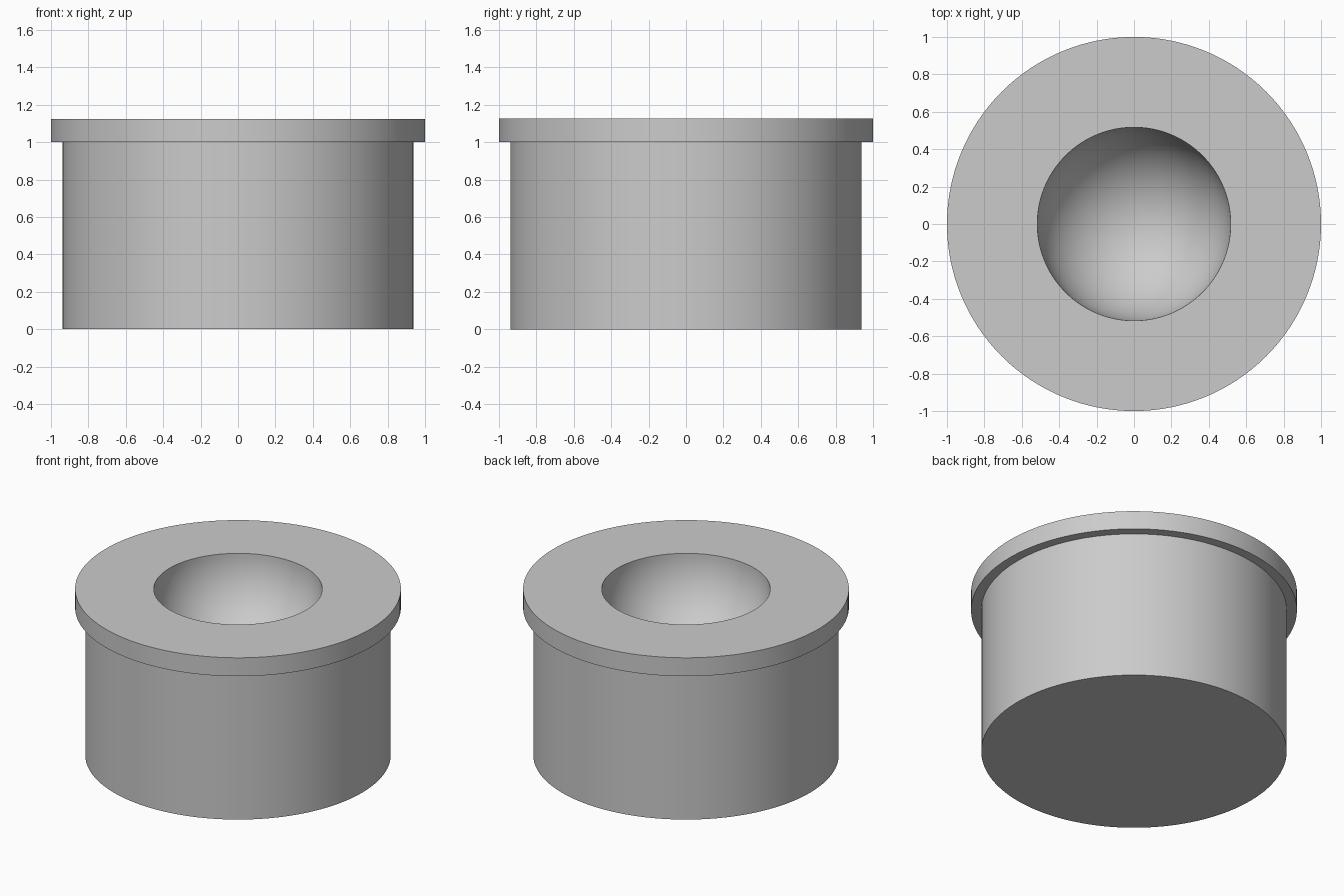
import bpy
import bmesh
from math import pi, sin, cos, radians

SEGMENTS = 128
HEIGHT = 1.125
FLANGE_Z = 1.0
BODY_R = 0.9375
BOWL_R = 0.517

cube = bpy.data.objects.get("Cube")
if cube:
    bpy.data.objects.remove(cube, do_unlink=True)

grey = bpy.data.materials.new("plain grey")
grey.use_nodes = True
colour = (0.6, 0.6, 0.6, 1)
grey.diffuse_color = colour
grey.node_tree.nodes["Principled BSDF"].inputs["Base Color"].default_value = colour


def lathe(name, profile):
    """Spin a closed (radius, height) profile around the z axis."""
    bm = bmesh.new()
    verts = [bm.verts.new((r, 0, z)) for r, z in profile]
    edges = [bm.edges.new(pair) for pair in zip(verts, verts[1:])]
    bmesh.ops.spin(bm, geom=verts + edges, cent=(0, 0, 0), axis=(0, 0, 1),
                   angle=2 * pi, steps=SEGMENTS, use_merge=True)
    bmesh.ops.remove_doubles(bm, verts=bm.verts, dist=1e-5)
    bmesh.ops.recalc_face_normals(bm, faces=bm.faces)
    mesh = bpy.data.meshes.new(name)
    bm.to_mesh(mesh)
    bm.free()
    mesh.materials.append(grey)
    obj = bpy.data.objects.new(name, mesh)
    bpy.context.collection.objects.link(obj)
    bpy.ops.object.select_all(action="DESELECT")
    obj.select_set(True)
    bpy.context.view_layer.objects.active = obj
    bpy.ops.object.shade_smooth_by_angle(angle=radians(30))
    return obj


# Outer wall: solid base, straight body and overhanging flange
outer = [(0, 0), (BODY_R, 0), (BODY_R, FLANGE_Z), (1, FLANGE_Z), (1, HEIGHT)]

# Hemispherical bowl sunk into the top
steps = 32
bowl = [(BOWL_R * cos(a), HEIGHT - BOWL_R * sin(a))
        for a in (i * pi / 2 / steps for i in range(steps + 1))]

lathe("flanged_socket", outer + bowl)
